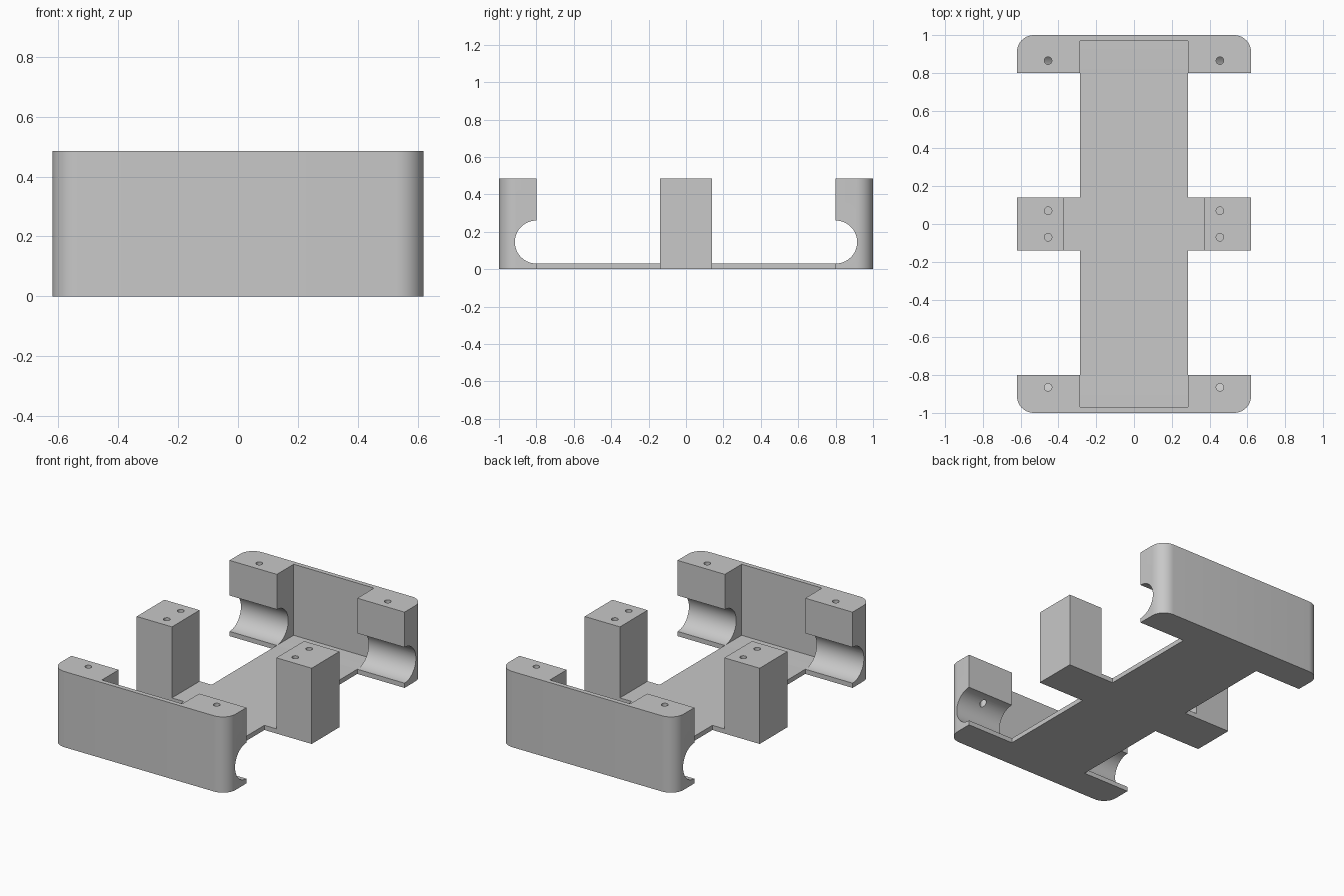
import bpy
import math

cube = bpy.data.objects.get("Cube")
if cube:
    bpy.data.objects.remove(cube, do_unlink=True)

# Overall dimensions
HALF_W, HEIGHT, FLOOR = 0.62, 0.485, 0.03
PLATE_W, END_Y, TOWER_X, TOWER_Y = 0.285, 0.8, 0.37, 0.14
HOLE_X, HOLE_R = 0.455, 0.02

grey = bpy.data.materials.new("plain grey")
grey.use_nodes = True
grey.diffuse_color = (0.58, 0.58, 0.58, 1)
grey.node_tree.nodes["Principled BSDF"].inputs["Base Color"].default_value = (0.58, 0.58, 0.58, 1)


def activate(obj):
    bpy.ops.object.select_all(action='DESELECT')
    obj.select_set(True)
    bpy.context.view_layer.objects.active = obj


def box(name, x, y, z):
    """Box spanning the given (low, high) ranges."""
    spans = [sorted(s) for s in (x, y, z)]
    bpy.ops.mesh.primitive_cube_add(size=1, location=[(a + b) / 2 for a, b in spans])
    obj = bpy.context.object
    obj.name = name
    obj.scale = [b - a for a, b in spans]
    bpy.ops.object.transform_apply(location=True, rotation=True, scale=True)
    obj.data.materials.append(grey)
    return obj


def cylinder(radius, depth, location, along_x=False, sides=32):
    bpy.ops.mesh.primitive_cylinder_add(
        vertices=sides, radius=radius, depth=depth, location=location,
        rotation=(0, math.pi / 2 if along_x else 0, 0))
    obj = bpy.context.object
    obj.data.materials.append(grey)
    return obj


def cut(obj, cutters):
    for cutter in cutters:
        activate(obj)
        mod = obj.modifiers.new("cut", 'BOOLEAN')
        mod.operation = 'DIFFERENCE'
        mod.solver = 'EXACT'
        mod.object = cutter
        bpy.ops.object.modifier_apply(modifier=mod.name)
        bpy.data.objects.remove(cutter, do_unlink=True)


def finish(obj):
    activate(obj)
    bpy.ops.object.shade_smooth_by_angle(angle=math.radians(30))


def round_outer_corners(obj, side, radius):
    """Bevel only the two upright edges on the outside of an end block."""
    weights = obj.data.attributes.new("bevel_weight_edge", 'FLOAT', 'EDGE')
    for edge in obj.data.edges:
        a, b = (obj.data.vertices[i].co for i in edge.vertices)
        upright = abs(a.z - b.z) > 0.1
        weights.data[edge.index].value = float(upright and a.y * side > 0.9)
    mod = obj.modifiers.new("round", 'BEVEL')
    mod.limit_method = 'WEIGHT'
    mod.width = radius
    mod.segments = 10
    activate(obj)
    bpy.ops.object.modifier_apply(modifier=mod.name)


# Base plate and the cross bar carrying the towers
finish(box("base_plate", (-PLATE_W, PLATE_W), (-END_Y, END_Y), (0, FLOOR)))

# End blocks with a central recess, a round side groove and screw holes
for name, side in (("front", -1), ("back", 1)):
    block = box(name + "_end_block", (-HALF_W, HALF_W), (side * END_Y, side), (0, HEIGHT))
    round_outer_corners(block, side, 0.09)
    recess = box("recess", (-PLATE_W, PLATE_W), (side * 0.6, side * 0.97), (FLOOR, 0.6))
    groove = cylinder(0.115, 2, (0, side * END_Y, 0.145), True, 64)
    holes = [cylinder(HOLE_R, 0.4, (s * HOLE_X, side * 0.865, 0.36)) for s in (-1, 1)]
    cut(block, [recess, groove] + holes)
    finish(block)

# Side towers, each on a short arm with two screw holes
for name, side in (("right", -1), ("left", 1)):
    finish(box(name + "_arm", (side * PLATE_W, side * TOWER_X), (-TOWER_Y, TOWER_Y), (0, FLOOR)))
    tower = box(name + "_tower", (side * TOWER_X, side * HALF_W), (-TOWER_Y, TOWER_Y), (0, HEIGHT))
    cut(tower, [cylinder(HOLE_R, 0.4, (side * HOLE_X, y, HEIGHT)) for y in (-0.07, 0.07)])
    finish(tower)
